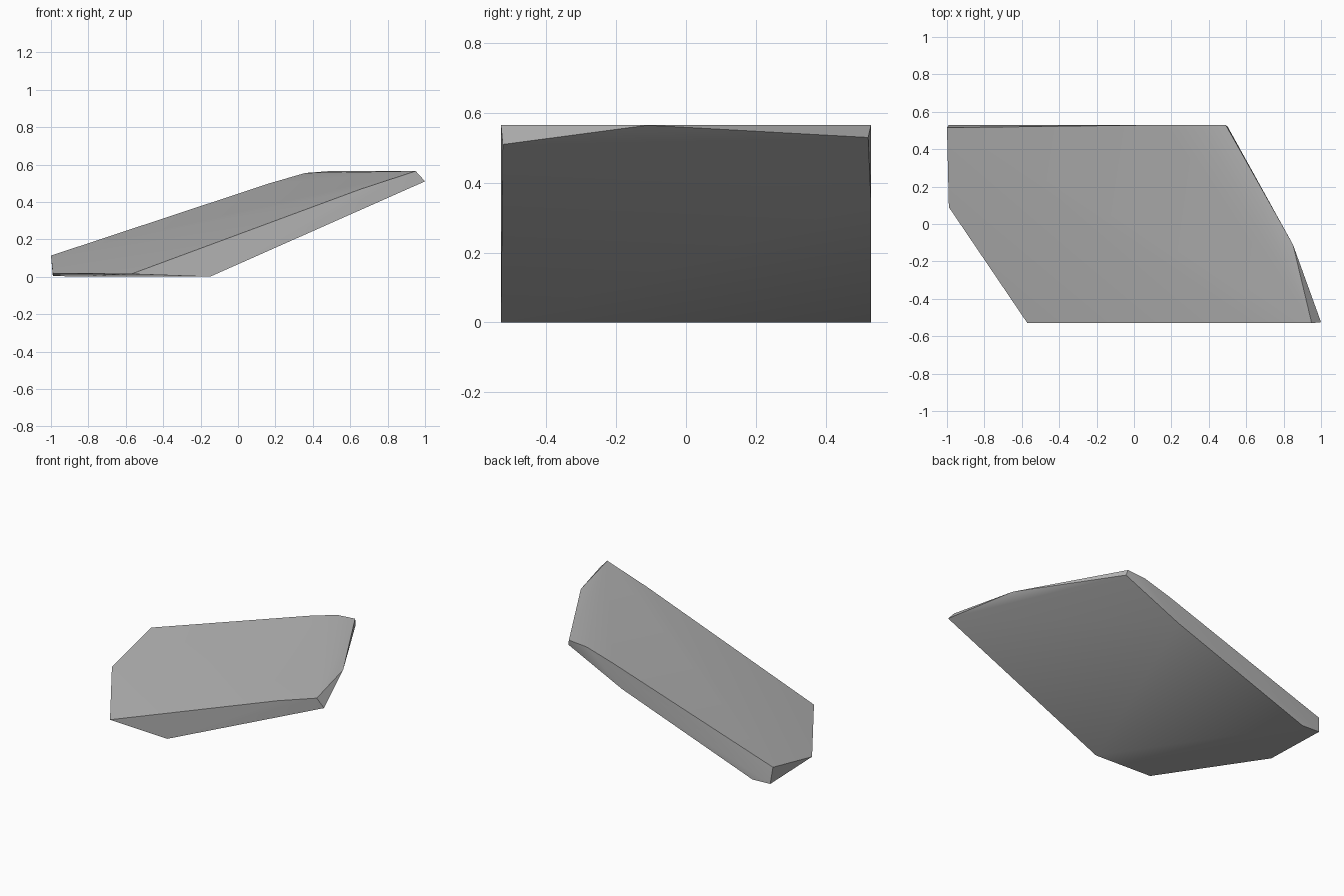
import bpy
import bmesh
import math

# Remove the default object
default_cube = bpy.data.objects.get("Cube")
if default_cube:
    bpy.data.objects.remove(default_cube, do_unlink=True)


def make_material(name, colour):
    material = bpy.data.materials.new(name)
    material.use_nodes = True
    material.diffuse_color = colour
    material.node_tree.nodes["Principled BSDF"].inputs["Base Color"].default_value = colour
    return material


def build_hull(name, points, material):
    """Wrap a set of corner points in a convex, softly shaded stone."""
    mesh = bpy.data.meshes.new(name)
    bm = bmesh.new()
    for point in points:
        bm.verts.new(point)
    hull = bmesh.ops.convex_hull(bm, input=bm.verts[:])
    loose = {v for v in hull["geom_interior"] + hull["geom_unused"]
             if isinstance(v, bmesh.types.BMVert)}
    bmesh.ops.delete(bm, geom=list(loose), context="VERTS")
    bmesh.ops.dissolve_limit(bm, angle_limit=math.radians(1),
                             verts=bm.verts[:], edges=bm.edges[:])
    bmesh.ops.recalc_face_normals(bm, faces=bm.faces[:])
    bm.to_mesh(mesh)
    bm.free()
    mesh.materials.append(material)
    stone = bpy.data.objects.new(name, mesh)
    bpy.context.collection.objects.link(stone)
    bpy.ops.object.select_all(action="DESELECT")
    stone.select_set(True)
    bpy.context.view_layer.objects.active = stone
    bpy.ops.object.shade_smooth_by_angle(angle=math.radians(33))
    return stone


half_depth = 0.53
crest = 0.565

# Near side of the slab, as (x, z) corners
front_profile = [(-0.57, 0.015), (0.66, 0.47), (0.95, crest), (-0.15, 0)]

# Far side, rounded over at the upper end
back_profile = [(0.17, 0.5), (0.36, 0.555), (0.49, crest),
                (0.1, 0.345), (-0.41, 0.17), (-0.86, 0), (-0.99, 0.005)]

# Chipped corners between the two sides
chipped_corners = [(1, -0.525, 0.51), (0.85, -0.11, crest), (0.5, 0.522, 0.53),
                   (-0.99, 0.09, 0.018), (-1, 0.515, 0.113)]

corners = [(x, -half_depth, z) for x, z in front_profile]
corners += [(x, half_depth, z) for x, z in back_profile]
corners += chipped_corners

build_hull("stone_slab", corners, make_material("stone grey", (0.45, 0.45, 0.45, 1)))
